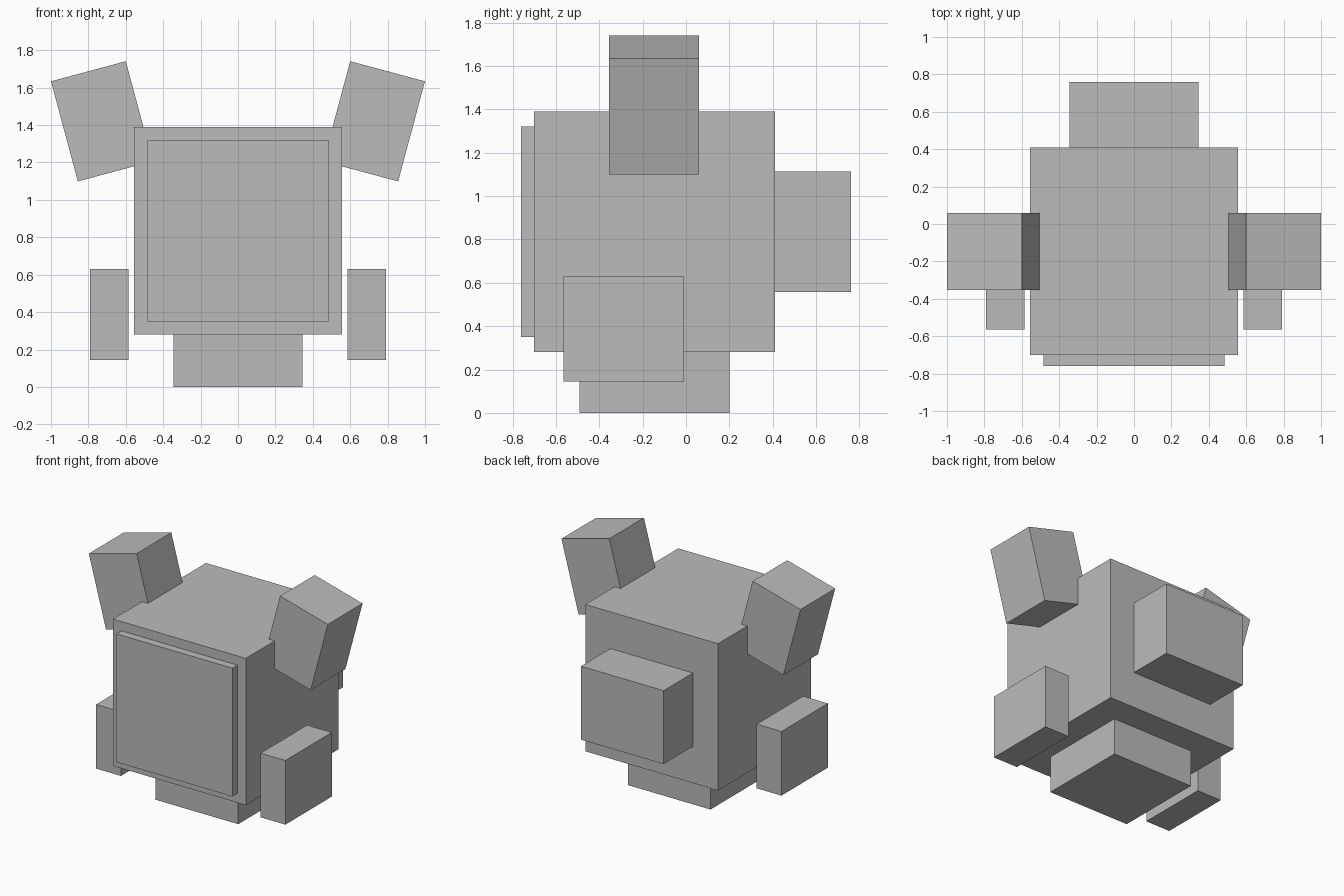
import bpy
from math import radians

default = bpy.data.objects.get("Cube")
if default:
    bpy.data.objects.remove(default, do_unlink=True)

# Single flat grey
grey = bpy.data.materials.new("plain grey")
grey.use_nodes = True
colour = (0.5, 0.5, 0.5, 1)
grey.diffuse_color = colour
grey.node_tree.nodes["Principled BSDF"].inputs["Base Color"].default_value = colour


def box(name, centre, size, tilt=0):
    """Box of full size, tilted about the y axis."""
    bpy.ops.mesh.primitive_cube_add(size=1)
    ob = bpy.context.object
    ob.name = ob.data.name = name
    ob.location = centre
    ob.scale = size
    ob.rotation_euler.y = radians(tilt)
    ob.data.materials.append(grey)
    return ob


# Central parts
box("body", (0, -0.145, 0.835), (1.11, 1.11, 1.11))
box("face_plate", (0, -0.73, 0.835), (0.97, 0.06, 0.97))
box("back_pack", (0, 0.585, 0.835), (0.69, 0.35, 0.555))
box("base_foot", (0, -0.145, 0.14), (0.69, 0.69, 0.28))

# Paired parts
for side, s in (("left", 1), ("right", -1)):
    box(side + "_ear", (s * 0.728, -0.147, 1.42), (0.414, 0.414, 0.554), s * 15)
    box(side + "_arm", (s * 0.688, -0.287, 0.387), (0.207, 0.555, 0.485))
